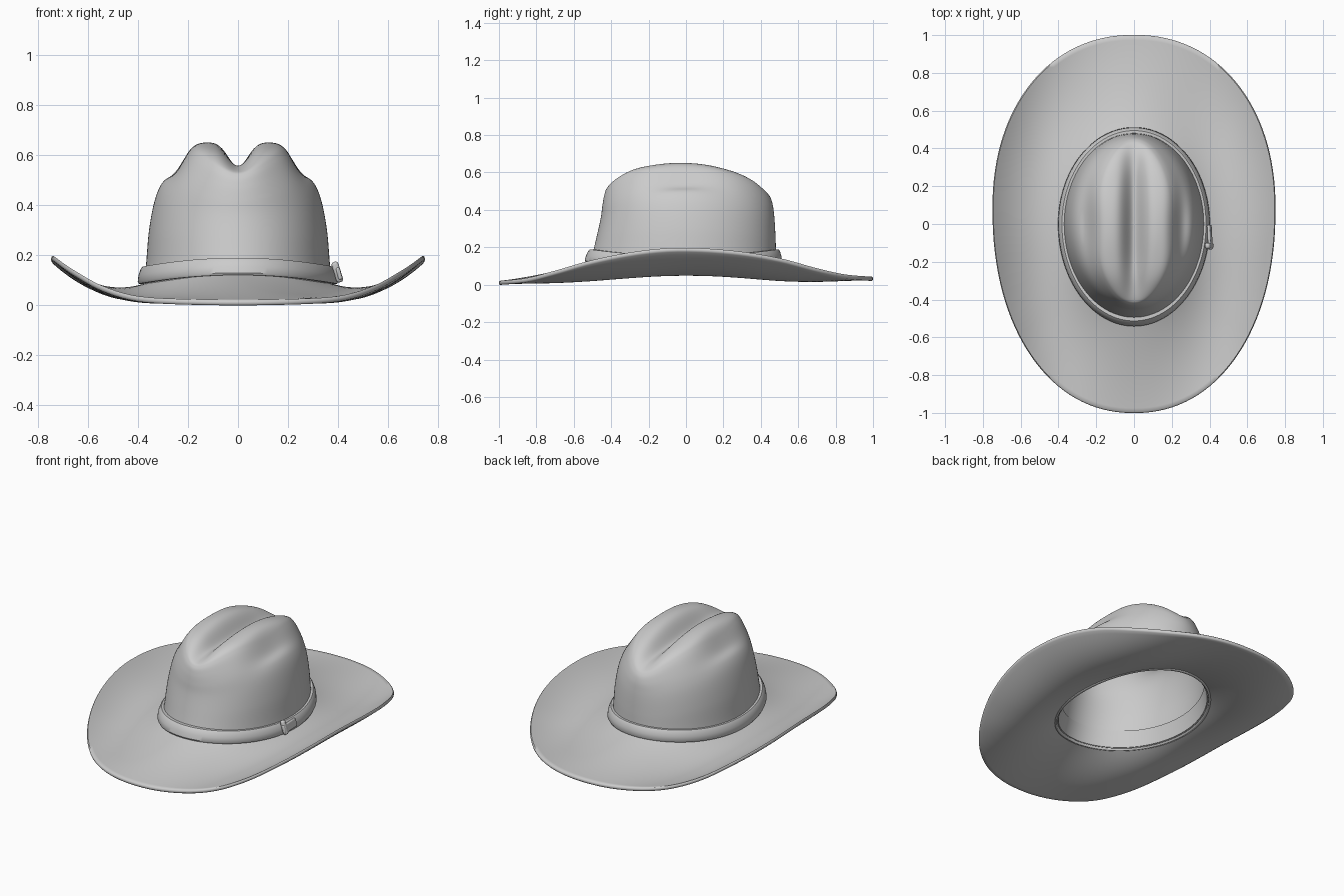
import bpy, bmesh, math

if "Cube" in bpy.data.objects:
    bpy.data.objects.remove(bpy.data.objects["Cube"])

SEG = 128


def spline(rows, t):
    """Smooth interpolation of rows (key, v1, v2, ...) at key t."""
    n = len(rows)
    t = min(max(t, rows[0][0]), rows[-1][0])
    i = 0
    while i < n - 2 and t > rows[i + 1][0]:
        i += 1
    a, b = rows[i], rows[i + 1]
    p, q = rows[max(i - 1, 0)], rows[min(i + 2, n - 1)]
    d = b[0] - a[0]
    u = (t - a[0]) / d
    out = []
    for k in range(1, len(a)):
        m0 = (b[k] - p[k]) / (b[0] - p[0]) * d
        m1 = (q[k] - a[k]) / (q[0] - a[0]) * d
        out.append((2*u**3 - 3*u*u + 1) * a[k] + (u**3 - 2*u*u + u) * m0
                   + (3*u*u - 2*u**3) * b[k] + (u**3 - u*u) * m1)
    return out


def smooth(obj, angle=40):
    bpy.ops.object.select_all(action='DESELECT')
    obj.select_set(True)
    bpy.context.view_layer.objects.active = obj
    bpy.ops.object.shade_smooth_by_angle(angle=math.radians(angle))


def loft(name, rings, point, closed):
    """Build a ring-by-ring surface; point(ring, angle) gives each vertex."""
    bm = bmesh.new()
    grid = [[bm.verts.new(point(r, 2 * math.pi * j / SEG)) for j in range(SEG)] for r in rings]
    for i in range(len(rings) if closed else len(rings) - 1):
        lo, hi = grid[i], grid[(i + 1) % len(rings)]
        for j in range(SEG):
            k = (j + 1) % SEG
            bm.faces.new((lo[j], lo[k], hi[k], hi[j]))
    bmesh.ops.remove_doubles(bm, verts=bm.verts, dist=1e-5)
    if closed:
        bmesh.ops.recalc_face_normals(bm, faces=bm.faces)
    mesh = bpy.data.meshes.new(name)
    bm.to_mesh(mesh)
    bm.free()
    obj = bpy.data.objects.new(name, mesh)
    bpy.context.collection.objects.link(obj)
    return obj


# crown sections: index, height fraction, half width, front y, back y
SECTIONS = [(i, *r) for i, r in enumerate([
    (0, .385, -.525, .495), (.15, .37, -.502, .483), (.4, .357, -.475, .479),
    (.6, .335, -.455, .475), (.74, .305, -.447, .47), (.86, .262, -.438, .462),
    (.95, .22, -.424, .445), (.99, .185, -.395, .41), (1, .13, -.3, .31),
    (1, .065, -.16, .16), (1, 0, 0, 0)])]
# ridge height along y, and brim edge height along y
RIDGE = [(-.52, .51), (-.43, .55), (-.3, .612), (-.2, .637), (-.05, .652), (.1, .643),
         (.25, .608), (.35, .567), (.43, .515), (.5, .46)]
EDGE = [(-1, .02), (-.85, .036), (-.7, .075), (-.5, .132), (-.25, .18), (-.03, .197),
        (.25, .182), (.5, .142), (.7, .088), (.85, .055), (1, .042)]


def section(t, ang, off=0):
    h, a, f, b = spline(SECTIONS, t)
    s = math.sin(ang)
    return h, (a + off) * math.cos(ang), ((b + off) if s > 0 else (off - f)) * s


def base_z(ang):
    return .09 + .035 * math.sin(ang) ** 2


# Crown with centre crease and side dents
def crown_point(t, ang):
    h, x, y = section(t, ang)
    zb = base_z(ang) - .03
    z = zb + h * (spline(RIDGE, y)[0] - zb)
    w = min(max((h - .5) / .4, 0), 1)
    w = w * w * (3 - 2 * w)
    crease = .098 * max(0, 1 - (y / .46) ** 2) * math.exp(-(x / .055) ** 2)
    dent = .055 * math.exp(-((abs(x) - .245) / .055) ** 2 - ((y + .02) / .19) ** 2)
    return x, y, z - w * (crease + dent)


crown = loft("crown", [i / 8 for i in range(81)], crown_point, False)
solid = crown.modifiers.new("felt", 'SOLIDIFY')
solid.thickness = .015
solid.offset = -1
smooth(crown, 60)


# Brim: closed section of top surface, rounded rim and underside
THICK = .022


def brim_point(ring, ang):
    u, drop = ring
    c, s = math.cos(ang), math.sin(ang)
    _, xi, yi = section(0, ang, -.02)
    xo = .745 * math.copysign(abs(c) ** (2 / 2.15), c)
    yo = .08 + (.915 if s > 0 else 1.075) * math.copysign(abs(s) ** (2 / 2.15), s)
    zc = .05 * s ** 4 + .02 * c ** 4 - .03 * math.sin(2 * ang) ** 2
    v = min(u, 1)
    z = (1-v)**2 * base_z(ang) + 2*v*(1-v) * zc + v*v * spline(EDGE, yo)[0]
    return xi + (xo - xi) * u, yi + (yo - yi) * u, z - drop * THICK


N = 24
top = [(i / N, 0) for i in range(N + 1)]
rim = [(1.008, .2), (1.012, .5), (1.008, .8)]
under = [(1 - i / N, 1) for i in range(N + 1)]
smooth(loft("brim", top + rim + under, brim_point, True), 60)


# Hat band outside and sweatband inside
def strip_point(ring):
    def point(r, ang):
        lift, off = r
        _, x, y = section(max(lift, 0) / .062, ang, off)
        return x, y, base_z(ang) + lift
    return point(*ring)


def strip(name, profile):
    smooth(loft(name, profile, lambda r, a: strip_point((r, a)), True))


strip("hat_band", [(-.005, -.01), (-.005, .012), (.004, .018), (.03, .021),
                   (.055, .018), (.064, .012), (.064, -.01)])
strip("sweatband", [(-.02, -.016), (-.02, -.024), (.075, -.024), (.075, -.016)])


# Band keeper and strap tip on the right side
def block(name, loc, size, rot):
    bpy.ops.mesh.primitive_cube_add(size=1, location=loc, rotation=rot)
    obj = bpy.context.object
    obj.name = name
    obj.scale = size
    bpy.ops.object.transform_apply(location=False, rotation=False, scale=True)
    bev = obj.modifiers.new("round", 'BEVEL')
    bev.width = min(size) * .4
    bev.segments = 3
    smooth(obj)


block("band_keeper", (.398, -.115, .132), (.028, .03, .085), (0, -.3, .06))
block("strap_tip", (.402, -.07, .126), (.016, .13, .05), (0, -.25, .05))
